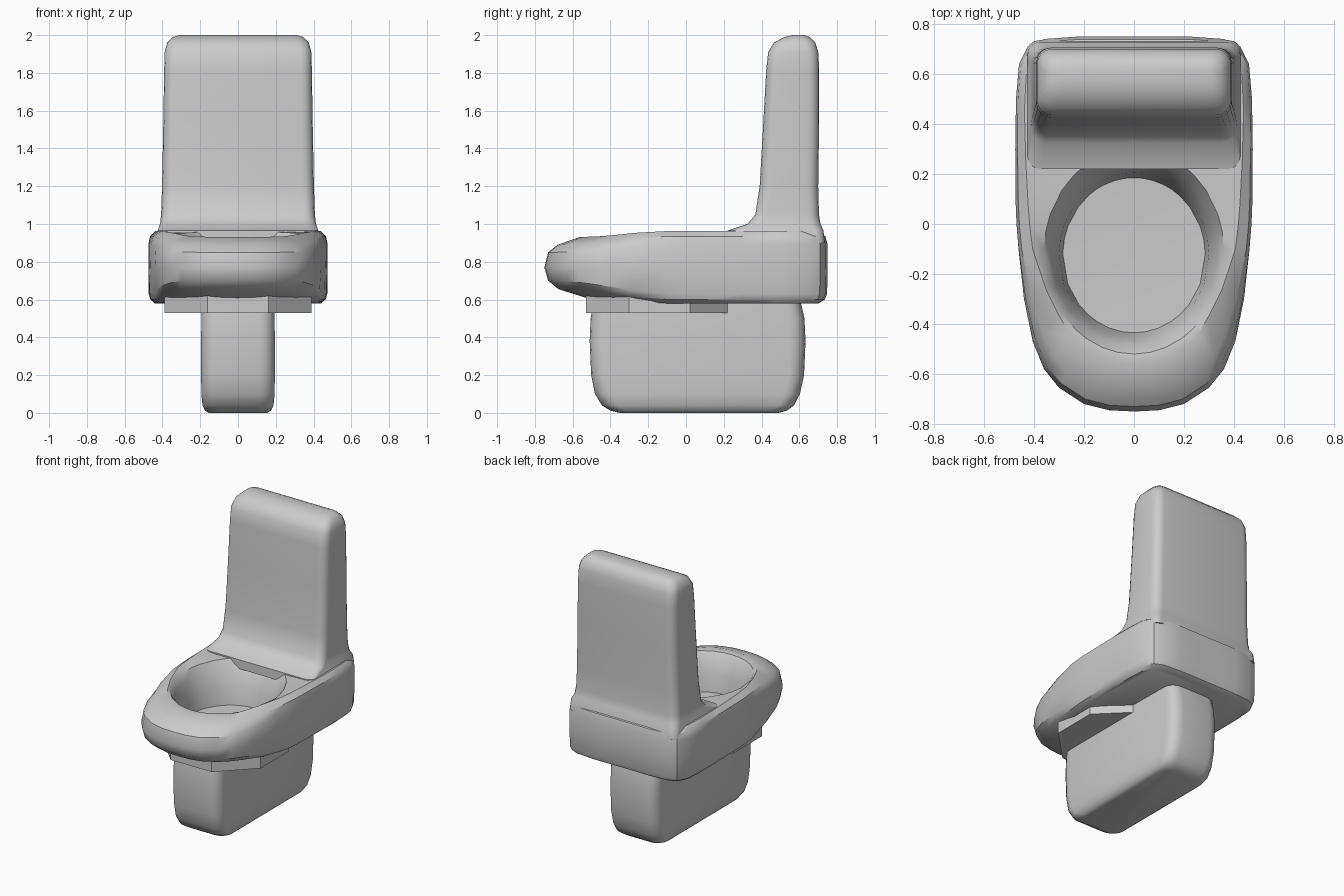
import bpy, bmesh, math
from mathutils import Vector

if "Cube" in bpy.data.objects:
    bpy.data.objects.remove(bpy.data.objects["Cube"])


def loft(name, rings, tip=None):
    """Skin a stack of equal-length rings; close both ends (optional fan tip)."""
    bm = bmesh.new()
    vs = [[bm.verts.new(p) for p in r] for r in rings]
    n = len(rings[0])
    for a, b in zip(vs, vs[1:]):
        for i in range(n):
            j = (i + 1) % n
            bm.faces.new((a[i], a[j], b[j], b[i]))
    bm.faces.new(vs[0][::-1])
    if tip:
        t = bm.verts.new(tip)
        for i in range(n):
            bm.faces.new((vs[-1][i], vs[-1][(i + 1) % n], t))
    else:
        bm.faces.new(vs[-1])
    bmesh.ops.recalc_face_normals(bm, faces=bm.faces)
    me = bpy.data.meshes.new(name)
    bm.to_mesh(me)
    bm.free()
    ob = bpy.data.objects.new(name, me)
    bpy.context.collection.objects.link(ob)
    return ob


def smooth(ob, angle=35):
    bpy.ops.object.select_all(action='DESELECT')
    ob.select_set(True)
    bpy.context.view_layer.objects.active = ob
    bpy.ops.object.shade_smooth_by_angle(angle=math.radians(angle))


def round_rect(hx, y0, y1, z, r, steps=4):
    """Rounded rectangle ring spanning x +-hx and y0..y1."""
    r = min(r, hx * 0.95, (y1 - y0) * 0.48)
    pts = []
    for k, (cx, cy) in enumerate([(hx - r, y1 - r), (r - hx, y1 - r),
                                  (r - hx, y0 + r), (hx - r, y0 + r)]):
        for s in range(steps + 1):
            a = math.pi / 2 * (k + s / steps)
            pts.append((cx + r * math.cos(a), cy + r * math.sin(a), z))
    return pts


# Bowl body: plan outline, mirrored
half = [(0, -.75), (.1, -.745), (.2, -.72), (.3, -.655), (.36, -.58),
        (.405, -.47), (.44, -.3), (.462, -.1), (.47, 0), (.474, .1),
        (.475, .3), (.472, .5), (.46, .64), (.425, .71), (.36, .74),
        (.22, .75), (.1, .75), (0, .75)]
outline = [Vector(p) for p in half] + [Vector((-x, y)) for x, y in half[-2:0:-1]]
centre = Vector((0, -.11))

# Edge profiles (inset, z) at the sides/back and at the blunt nose
side = [(.05, .58), (.015, .60), (.003, .63), (0, .77), (0, .89), (.012, .935), (.055, .963)]
nose = [(.25, .60), (.075, .655), (.02, .70), (0, .77), (.02, .85), (.07, .89), (.19, .932)]


def front_weight(y):
    t = min(1, max(0, (-.05 - y) / .68))
    return t * t * (3 - 2 * t)


def ellipse_ring(cy, a, b, z_front, z_back):
    ring = []
    for p in outline:
        d = p - centre
        ang = math.atan2(d.y, d.x)
        s = 1 / math.hypot(math.cos(ang) / a, math.sin(ang) / b)
        y = s * math.sin(ang)
        z = z_front + (z_back - z_front) * (y + b) / (2 * b)
        ring.append((s * math.cos(ang), cy + y, z))
    return ring


rings = []
for (si, sz), (ni, nz) in zip(side, nose):
    ring = []
    for p in outline:
        w = front_weight(p.y)
        q = p + (centre - p).normalized() * (si + (ni - si) * w)
        ring.append((q.x, q.y, sz + (nz - sz) * w))
    rings.append(ring)

# Bowl cavity and its floor
rings += [ellipse_ring(-.11, .36, .41, .925, .96),
          ellipse_ring(-.115, .335, .37, .88, .90),
          ellipse_ring(-.125, .30, .33, .79, .79),
          ellipse_ring(-.125, .285, .31, .67, .67)]
smooth(loft("bowl_body", rings, (0, -.12, .66)))

# Upright tank: z, half width, front y, back y, corner radius
tank = [(.90, .43, .22, .735, .05), (.965, .425, .22, .728, .05),
        (1.0, .413, .325, .712, .06), (1.05, .407, .367, .704, .06),
        (1.2, .402, .39, .70, .06), (1.55, .395, .41, .705, .06),
        (1.82, .391, .425, .705, .06), (1.91, .388, .435, .70, .06),
        (1.96, .375, .465, .685, .06), (1.99, .345, .52, .655, .05),
        (2.0, .31, .565, .625, .025)]
smooth(loft("tank", [round_rect(w, a, b, z, r) for z, w, a, b, r in tank]))

# Pedestal foot
foot = [(0, .155, -.35, .49, .07), (.012, .175, -.40, .535, .08),
        (.04, .188, -.445, .572, .08), (.10, .194, -.482, .603, .08),
        (.20, .195, -.502, .625, .08), (.38, .195, -.51, .633, .08),
        (.50, .194, -.505, .627, .08), (.62, .19, -.485, .60, .08)]
smooth(loft("pedestal", [round_rect(w, a, b, z, r) for z, w, a, b, r in foot]))

# Octagonal collar under the bowl, flat shaded
R = .39 / math.cos(math.pi / 8)
loft("bowl_collar", [[(R * math.cos(math.pi / 8 + i * math.pi / 4),
                       -.14 + R * math.sin(math.pi / 8 + i * math.pi / 4), z)
                      for i in range(8)] for z in (.53, .62)])
